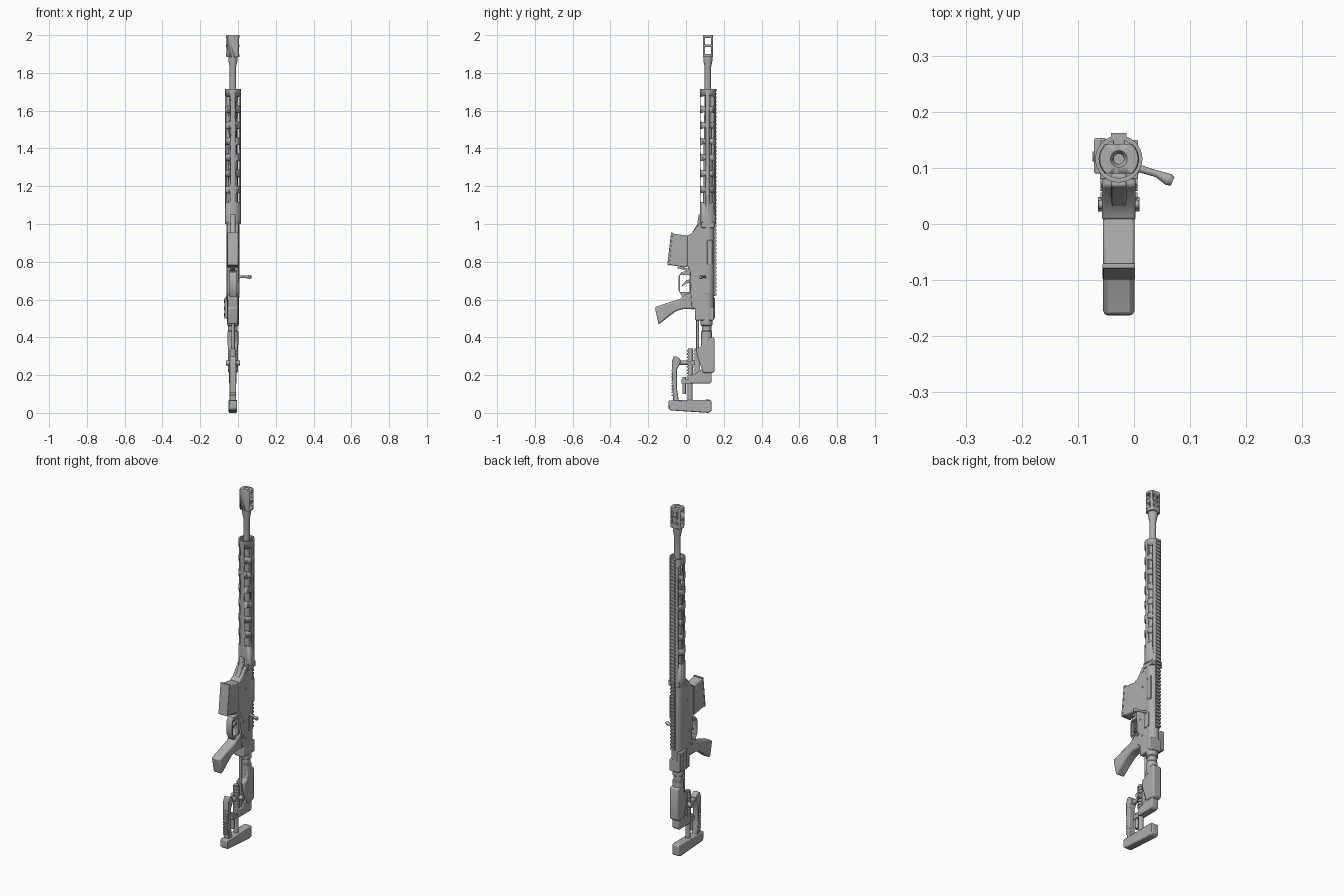
import bpy, bmesh, math
from mathutils import Vector, Matrix

old = bpy.data.objects.get("Cube")
if old:
    bpy.data.objects.remove(old, do_unlink=True)

CX, CY = -0.027, 0.116      # long axis of the barrel

mat = bpy.data.materials.new("matte grey")
mat.use_nodes = True
GREY = (0.42, 0.42, 0.42, 1)
mat.diffuse_color = GREY
mat.node_tree.nodes["Principled BSDF"].inputs["Base Color"].default_value = GREY


def finish(name, bm, bevel=0.0):
    bmesh.ops.recalc_face_normals(bm, faces=bm.faces)
    me = bpy.data.meshes.new(name)
    bm.to_mesh(me)
    bm.free()
    ob = bpy.data.objects.new(name, me)
    bpy.context.collection.objects.link(ob)
    me.materials.append(mat)
    bpy.ops.object.select_all(action='DESELECT')
    bpy.context.view_layer.objects.active = ob
    ob.select_set(True)
    bpy.ops.object.shade_smooth_by_angle(angle=math.radians(35))
    if bevel:
        m = ob.modifiers.new("Bevel", 'BEVEL')
        m.width, m.segments, m.limit_method = bevel, 2, 'ANGLE'
        m.angle_limit = math.radians(35)
    return ob


def add_prism(bm, pts, half, cx=CX):
    face = bm.faces.new([bm.verts.new((cx - half, y, z)) for y, z in pts])
    new = bmesh.ops.extrude_face_region(bm, geom=[face])["geom"]
    bmesh.ops.translate(bm, vec=(2 * half, 0, 0),
                        verts=[v for v in new if isinstance(v, bmesh.types.BMVert)])


def prism(name, pts, half, bevel=0.004, cx=CX):
    """Side profile in (y, z), extruded across x."""
    bm = bmesh.new()
    add_prism(bm, pts, half, cx)
    return finish(name, bm, bevel)


def rect(y0, y1, z0, z1):
    return [(y0, z0), (y1, z0), (y1, z1), (y0, z1)]


def box(name, y0, y1, z0, z1, half, bevel=0.002, cx=CX):
    return prism(name, rect(y0, y1, z0, z1), half, bevel, cx)


def lathe(name, prof, x=CX, y=CY, n=32, closed=False):
    """Profile of (radius, z) turned about a vertical axis."""
    bm = bmesh.new()
    rings = [[bm.verts.new((x + r * math.cos(2 * math.pi * i / n),
                            y + r * math.sin(2 * math.pi * i / n), z))
              for i in range(n)] for r, z in prof]
    pairs = list(zip(rings, rings[1:]))
    if closed:
        pairs.append((rings[-1], rings[0]))
    else:
        bm.faces.new(rings[0])
        bm.faces.new(rings[-1])
    for a, b in pairs:
        for i in range(n):
            j = (i + 1) % n
            bm.faces.new((a[i], a[j], b[j], b[i]))
    return finish(name, bm)


def rod(name, a, b, r0, r1=None, n=16):
    a, b = Vector(a), Vector(b)
    bm = bmesh.new()
    rot = (b - a).to_track_quat('Z', 'Y').to_matrix().to_4x4()
    bmesh.ops.create_cone(bm, cap_ends=True, segments=n, radius1=r0,
                          radius2=r0 if r1 is None else r1, depth=(b - a).length,
                          matrix=Matrix.Translation((a + b) / 2) @ rot)
    return finish(name, bm)


def cut(ob, cutter, op='DIFFERENCE'):
    cutter.hide_render = True
    m = ob.modifiers.new("Cut", 'BOOLEAN')
    m.operation, m.object, m.solver = op, cutter, 'EXACT'
    bpy.context.view_layer.objects.active = ob
    bpy.ops.object.modifier_apply(modifier=m.name)
    bpy.data.objects.remove(cutter, do_unlink=True)


# Barrel and muzzle brake
lathe("barrel", [(0.026, 0.95), (0.024, 1.3), (0.017, 1.72), (0.017, 1.83),
                 (0.024, 1.865), (0.024, 1.89)])
brake = lathe("muzzle_brake", [(0.009, 1.885), (0.035, 1.885), (0.036, 1.895),
                               (0.036, 1.995), (0.034, 2.0), (0.015, 2.0),
                               (0.009, 1.99)], closed=True)
cut(brake, box("brake_flats", 0.09, 0.143, 1.8, 2.1, 0.1, 0), 'INTERSECT')
bm = bmesh.new()
for z in (1.9, 1.95):
    add_prism(bm, rect(0.101, 0.132, z, z + 0.036), 0.1)
cut(brake, finish("brake_ports", bm))
bm = bmesh.new()
for dx in (-0.014, 0.014):
    for z in (1.915, 1.943, 1.971):
        bmesh.ops.create_cone(bm, cap_ends=True, segments=16, radius1=0.006, radius2=0.006,
                              depth=0.03, matrix=Matrix.Translation((CX + dx, 0.145, z))
                              @ Matrix.Rotation(math.pi / 2, 4, 'X'))
cut(brake, finish("vent_holes", bm))

# Slotted handguard
guard = lathe("handguard", [(0.034, 1.0), (0.042, 1.0), (0.042, 1.715), (0.034, 1.715)],
              closed=True)
bm = bmesh.new()
for i in range(7):
    z = 1.11 + i * 0.085
    add_prism(bm, [(0.077, z + 0.008), (0.104, z), (0.104, z + 0.06), (0.077, z + 0.052)], 0.1)
    add_prism(bm, [(0.124, z), (0.147, z + 0.008), (0.147, z + 0.052), (0.124, z + 0.06)], 0.1)
cut(guard, finish("guard_slots", bm))
box("handguard_collar", 0.08, 0.15, 0.98, 1.01, 0.034)

# Top rail with cross grooves
box("rail_base", 0.14, 0.156, 0.62, 1.715, 0.01)
bm = bmesh.new()
for i in range(55):
    add_prism(bm, rect(0.152, 0.162, 0.622 + i * 0.02, 0.634 + i * 0.02), 0.014)
finish("rail_teeth", bm)

# Receiver
lathe("upper_receiver", [(0.032, 0.5), (0.032, 0.62), (0.034, 0.63), (0.034, 1.0)])
prism("lower_receiver", [(0.13, 0.5), (0.13, 1.0), (0.068, 1.0), (0.03, 0.95), (0.008, 0.94),
                         (0.008, 0.78), (0.02, 0.75), (0.025, 0.63), (0.03, 0.56),
                         (0.05, 0.55), (0.05, 0.5)], 0.03)
prism("front_tab", [(0.03, 0.95), (0.09, 0.95), (0.09, 1.05), (0.066, 1.05), (0.06, 1.0)], 0.014)
box("receiver_rear_block", 0.048, 0.148, 0.49, 0.56, 0.03, 0.005)
box("ejection_port_cover", 0.112, 0.14, 0.785, 0.915, 0.004, 0.002, 0.004)
box("bolt_slot_plate", 0.09, 0.125, 0.63, 0.71, 0.003, 0.001, 0.006)
box("side_hinge", 0.09, 0.153, 0.5, 0.61, 0.011, 0.003, -0.06)
for z in (0.52, 0.555, 0.59):
    rod("hinge_pin", (-0.074, 0.12, z), (-0.06, 0.12, z), 0.009)
for y, z in ((0.065, 0.6), (0.05, 0.7), (0.07, 0.88), (0.075, 0.97)):
    rod("receiver_pin", (CX - 0.033, y, z), (CX + 0.033, y, z), 0.006)
rod("safety_lever", (CX - 0.036, 0.035, 0.62), (CX + 0.036, 0.035, 0.62), 0.008)

# Bolt handle
rod("bolt_arm", (-0.01, 0.105, 0.72), (0.045, 0.088, 0.72), 0.007, 0.006)
rod("bolt_knob_neck", (0.04, 0.09, 0.72), (0.062, 0.079, 0.72), 0.006, 0.011)
rod("bolt_knob", (0.061, 0.0795, 0.72), (0.069, 0.076, 0.72), 0.011, 0.008)

# Magazine, trigger and guard
prism("magazine", [(0.03, 0.935), (-0.075, 0.95), (-0.095, 0.785), (-0.01, 0.77),
                   (0.03, 0.78)], 0.028, 0.005)
prism("magazine_base", [(-0.07, 0.955), (-0.079, 0.955), (-0.099, 0.783), (-0.088, 0.78)],
      0.029, 0.002)
prism("magazine_release", [(0.015, 0.765), (-0.045, 0.772), (-0.045, 0.766), (0.015, 0.75)],
      0.012, 0)
guard_loop = prism("trigger_guard", [(0.04, 0.76), (-0.025, 0.745), (-0.04, 0.72), (-0.04, 0.65),
                                     (-0.02, 0.615), (0.04, 0.615)], 0.018, 0)
cut(guard_loop, box("guard_hole", -0.031, 0.018, 0.64, 0.73, 0.1, 0))
prism("trigger", [(0.03, 0.69), (0.0, 0.685), (-0.024, 0.668), (-0.02, 0.68), (0.0, 0.7),
                  (0.03, 0.71)], 0.006, 0.001)

# Pistol grip
prism("grip", [(0.04, 0.64), (-0.005, 0.625), (-0.03, 0.605), (-0.165, 0.56), (-0.145, 0.467),
               (-0.085, 0.515), (-0.05, 0.54), (-0.01, 0.55), (0.05, 0.548)], 0.028, 0.009)

# Stock tube and stock body
lathe("stock_tube", [(0.029, 0.36), (0.029, 0.43), (0.025, 0.435), (0.025, 0.46),
                     (0.031, 0.465), (0.031, 0.5)], y=0.109)
rod("stock_lower_rod", (CX, 0.062, 0.3), (CX, 0.062, 0.5), 0.008)
prism("stock_body", [(0.09, 0.4), (0.148, 0.4), (0.152, 0.39), (0.152, 0.22), (0.14, 0.212),
                     (0.09, 0.212), (0.06, 0.3), (0.055, 0.34), (0.08, 0.35)], 0.026, 0.007)
prism("stock_lower_frame", [(0.02, 0.155), (0.125, 0.155), (0.135, 0.165), (0.135, 0.22),
                            (0.08, 0.23), (0.05, 0.205), (0.02, 0.2)], 0.02)
box("stock_spine", 0.045, 0.075, 0.2, 0.34, 0.014)

# Ribbed height adjuster and its side knobs
rod("adjuster_post", (CX, 0.023, 0.19), (CX, 0.023, 0.34), 0.013)
for i in range(8):
    z = 0.205 + i * 0.017
    rod("adjuster_rib", (CX, 0.023, z), (CX, 0.023, z + 0.009), 0.018)
for s in (-1, 1):
    rod("side_knob", (CX + s * 0.01, 0.035, 0.265), (CX + s * 0.037, 0.035, 0.265), 0.013)
rod("adjuster_cross_bar", (CX, -0.055, 0.265), (CX, 0.07, 0.265), 0.012)

# Butt pad, posts and bag rider
prism("butt_pad", [(-0.092, 0.022), (-0.08, 0.013), (0.12, 0.0), (0.135, 0.01), (0.135, 0.062),
                   (0.128, 0.07), (-0.092, 0.066)], 0.022, 0.006)
rod("butt_post", (CX, 0.022, 0.06), (CX, 0.022, 0.2), 0.013)
rod("butt_guide_pin", (CX, -0.01, 0.1), (CX, -0.01, 0.19), 0.009)
box("guide_bracket", -0.025, 0.04, 0.155, 0.18, 0.012)
prism("bag_rider", [(-0.068, 0.065), (-0.038, 0.065), (-0.048, 0.13), (-0.048, 0.23),
                    (-0.03, 0.265), (-0.03, 0.285), (-0.052, 0.3), (-0.066, 0.298),
                    (-0.075, 0.27), (-0.075, 0.22)], 0.017, 0.003)
bm = bmesh.new()
for i in range(9):
    z = 0.09 + i * 0.016
    add_prism(bm, rect(-0.078, -0.06, z, z + 0.008), 0.014)
finish("bag_rider_ridges", bm)
